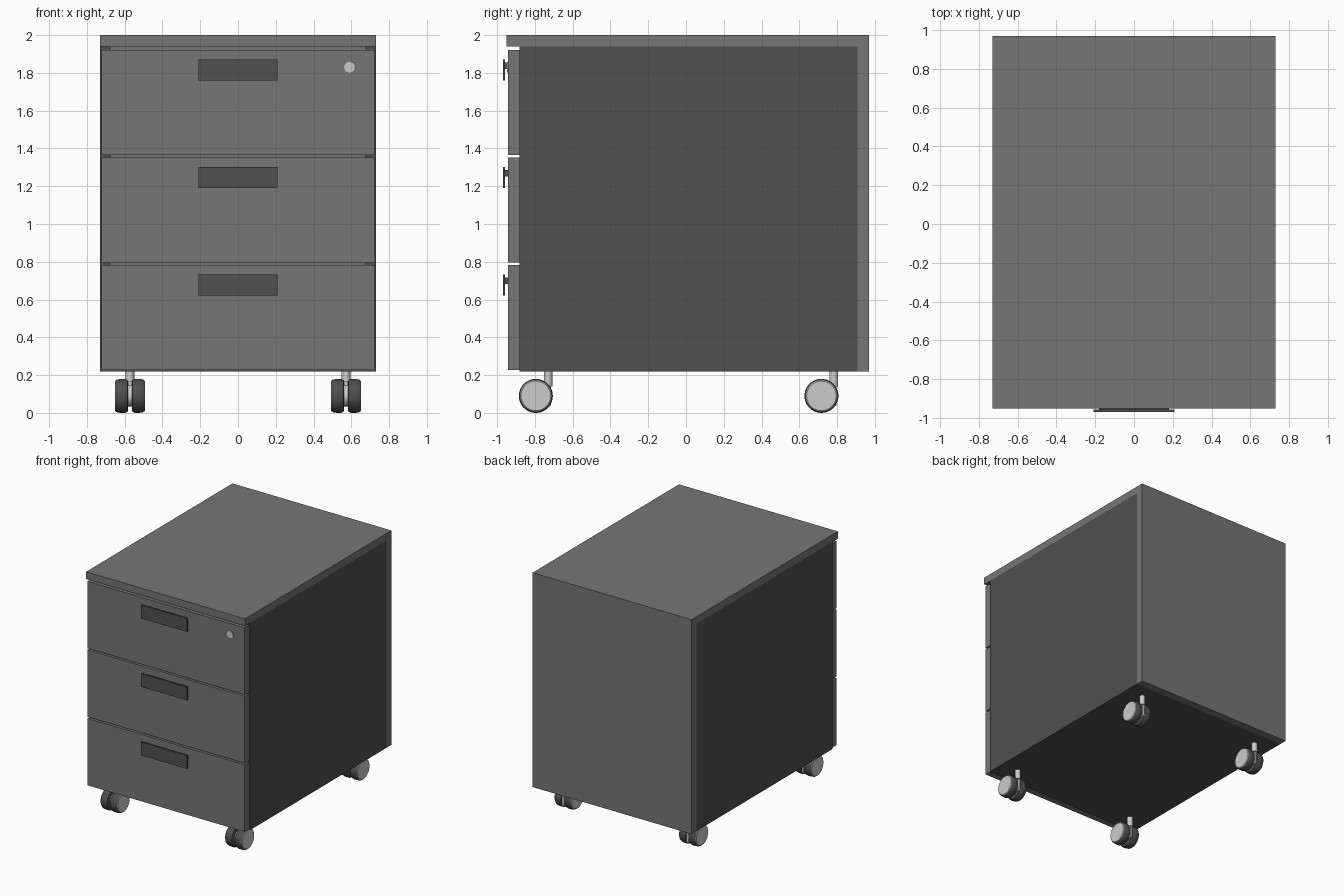
import bpy, bmesh, math
from mathutils import Matrix

if "Cube" in bpy.data.objects:
    bpy.data.objects.remove(bpy.data.objects["Cube"])


def material(name, v):
    m = bpy.data.materials.new(name)
    m.diffuse_color = (v, v, v, 1)
    m.use_nodes = True
    m.node_tree.nodes["Principled BSDF"].inputs["Base Color"].default_value = m.diffuse_color
    return m


PANEL = material("panel_grey", 0.18)
DARK = material("dark_grey", 0.08)
METAL = material("pale_metal", 0.55)


def finish(name, bm, mat, smooth=False):
    bmesh.ops.recalc_face_normals(bm, faces=bm.faces[:])
    me = bpy.data.meshes.new(name)
    bm.to_mesh(me)
    bm.free()
    ob = bpy.data.objects.new(name, me)
    bpy.context.collection.objects.link(ob)
    me.materials.append(mat)
    if smooth:
        bpy.ops.object.select_all(action='DESELECT')
        bpy.context.view_layer.objects.active = ob
        ob.select_set(True)
        bpy.ops.object.shade_smooth_by_angle(angle=math.radians(35))
    return ob


def box(name, x, y, z, mat):
    """Box from (min, max) ranges."""
    bm = bmesh.new()
    bmesh.ops.create_cube(bm, size=1)
    for v in bm.verts:
        v.co = [(r[0] + r[1]) / 2 + c * (r[1] - r[0]) for c, r in zip(v.co, (x, y, z))]
    return finish(name, bm, mat)


def lathe(name, profile, axis, loc, mat, steps=40):
    """Revolve (radius, height) points around the given axis."""
    bm = bmesh.new()
    vs = [bm.verts.new((r, 0, h)) for r, h in profile]
    edges = [bm.edges.new(p) for p in zip(vs, vs[1:])]
    bmesh.ops.spin(bm, geom=vs + edges, cent=(0, 0, 0), axis=(0, 0, 1),
                   angle=2 * math.pi, steps=steps)
    bmesh.ops.remove_doubles(bm, verts=bm.verts[:], dist=1e-4)
    turn = {'X': Matrix.Rotation(math.pi / 2, 4, 'Y'),
            '-X': Matrix.Rotation(-math.pi / 2, 4, 'Y'),
            '-Y': Matrix.Rotation(math.pi / 2, 4, 'X'),
            'Z': Matrix.Identity(4)}[axis]
    bm.transform(Matrix.Translation(loc) @ turn)
    return finish(name, bm, mat, True)


# Carcass
W = 0.73
box("top_panel", (-W, W), (-0.95, 0.97), (1.94, 2.0), PANEL)
box("back_panel", (-W, W), (0.908, 0.97), (0.22, 1.94), PANEL)
box("bottom_panel", (-W, W), (-0.882, 0.908), (0.22, 0.278), DARK)
for side, s in (("left", -1), ("right", 1)):
    box(side + "_panel", sorted((s * W, s * 0.675)), (-0.882, 0.908), (0.278, 1.94), DARK)

# Drawer fronts with plate handles
for i in range(3):
    top = 1.92 - i * 0.569
    box(f"drawer_front_{i + 1}", (-0.722, 0.722), (-0.943, -0.882), (top - 0.556, top), PANEL)
    box(f"handle_plate_{i + 1}", (-0.21, 0.21), (-0.97, -0.957), (top - 0.16, top - 0.05), DARK)
    box(f"handle_stem_{i + 1}", (-0.18, 0.18), (-0.957, -0.943), (top - 0.10, top - 0.065), DARK)

# Lock on the top drawer
lathe("lock", [(0, 0), (0.028, 0), (0.028, 0.008), (0, 0.008)], '-Y', (0.59, -0.94, 1.83), METAL, 24)

# Twin-wheel casters, wheel trailing toward the front of each stem
wheel = [(0, 0.01), (0.076, 0.01), (0.085, 0.014), (0.09, 0.026), (0.09, 0.05), (0.087, 0.068), (0.082, 0.076)]
cap = [(0.082, 0.076), (0.078, 0.079), (0, 0.079)]
for end, y in (("front", -0.73), ("rear", 0.782)):
    for side, x in (("left", -0.572), ("right", 0.572)):
        tag = f"{end}_{side}"
        c = (x, y - 0.065, 0.09)
        lathe(tag + "_caster_stem", [(0, 0.14), (0.023, 0.14), (0.023, 0.22), (0, 0.22)], 'Z', (x, y, 0), METAL, 20)
        lathe(tag + "_caster_hub", [(0, -0.012), (0.055, -0.012), (0.055, 0.012), (0, 0.012)], 'X', c, METAL)
        box(tag + "_caster_fork", (x - 0.008, x + 0.008), (y - 0.065, y + 0.015), (0.04, 0.17), METAL)
        for n, axis in (("inner", '-X'), ("outer", 'X')):
            lathe(f"{tag}_{n}_wheel", wheel, axis, c, DARK)
            lathe(f"{tag}_{n}_wheel_cap", cap, axis, c, METAL)
